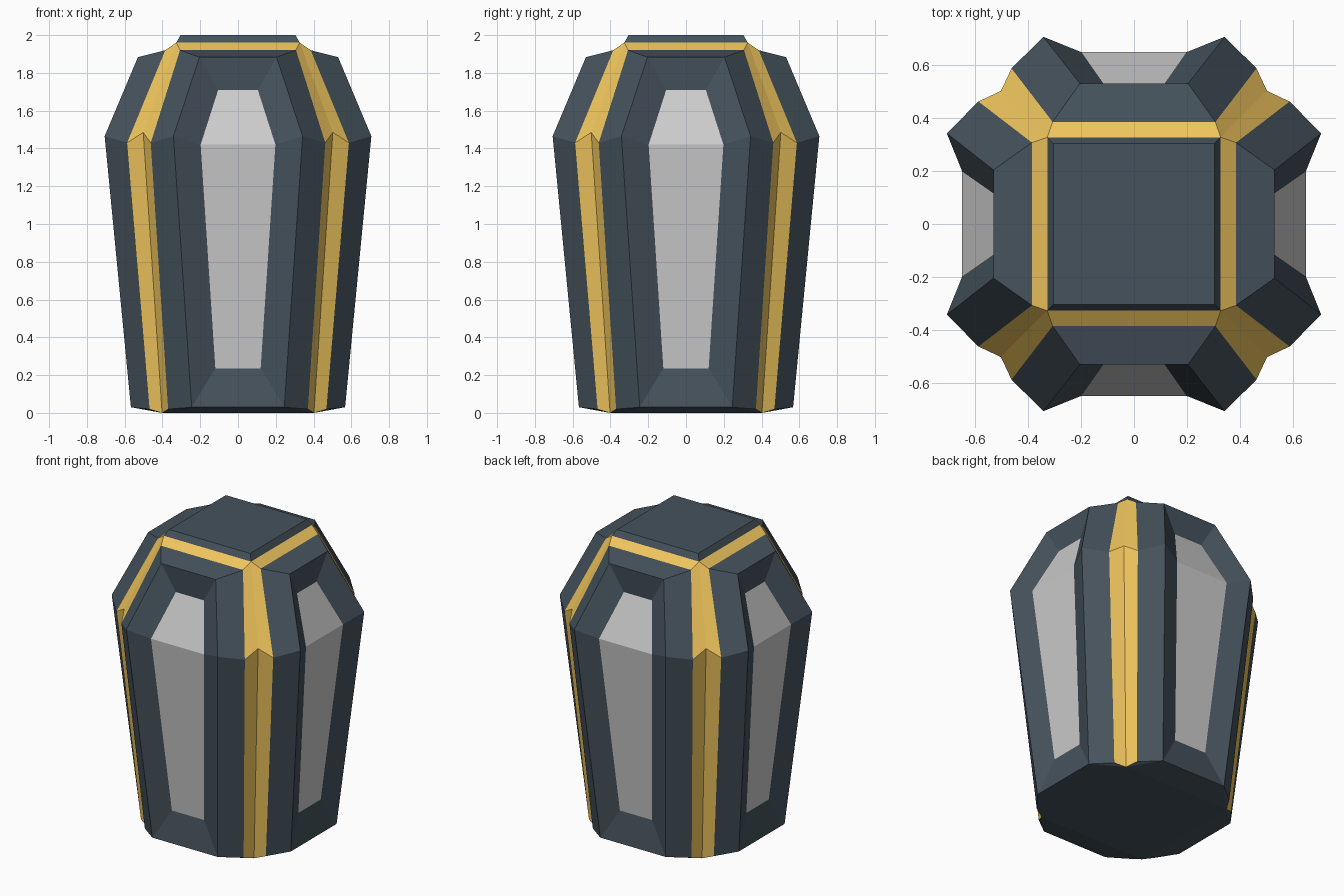
import bpy, bmesh
from mathutils import Vector, Matrix
from math import pi

if "Cube" in bpy.data.objects:
    bpy.data.objects.remove(bpy.data.objects["Cube"])

CENTRE = Vector((0, 0, 0.9))


def material(name, rgb):
    m = bpy.data.materials.new(name)
    m.diffuse_color = (*rgb, 1)
    m.use_nodes = True
    m.node_tree.nodes["Principled BSDF"].inputs["Base Color"].default_value = m.diffuse_color
    return m


DARK = material("dark_slate", (0.06, 0.085, 0.108))
GOLD = material("gold", (0.87, 0.56, 0.11))

# Key points of one half side (x >= 0, y outwards), mirrored and turned to all four sides
post_low, post_mid, post_top = (0.245, 0.567, 0.03), (0.342, 0.706, 1.465), (0.204, 0.53, 1.883)
trim_low, trim_mid, trim_top = (0.37, 0.468, 0.02), (0.462, 0.587, 1.43), (0.307, 0.385, 1.92)
groove_low, groove_mid, ridge_top = (0.402, 0.402, 0), (0.502, 0.502, 1.485), (0.327, 0.327, 1.96)
pane_low, pane_mid, pane_top = (0.12, 0.536, 0.235), (0.198, 0.648, 1.42), (0.105, 0.515, 1.71)
cap = (0.304, 0.304, 2.0)


def flip(p):
    return (-p[0], p[1], p[2])


def band(a, b):
    """Face spanning the full side, from half-edge a-b to its mirror image."""
    return [a, b, flip(b), flip(a)]


def build(name, halves=(), spans=(), caps=(), mat=None):
    """halves: faces mirrored in x; spans: faces crossing x = 0; caps: level squares."""
    bm = bmesh.new()
    side = [list(f) for f in halves] + [[flip(p) for p in f] for f in halves] + list(spans)
    for k in range(4):
        turn = Matrix.Rotation(k * pi / 2, 3, 'Z')
        for f in side:
            bm.faces.new([bm.verts.new(turn @ Vector(p)) for p in f])
    for r, _, z in caps:
        bm.faces.new([bm.verts.new(p) for p in ((r, r, z), (-r, r, z), (-r, -r, z), (r, -r, z))])
    bmesh.ops.remove_doubles(bm, verts=bm.verts, dist=0.0005)
    bm.normal_update()
    for f in bm.faces:
        if f.normal.dot(f.calc_center_median() - CENTRE) < 0:
            f.normal_flip()
    me = bpy.data.meshes.new(name)
    bm.to_mesh(me)
    bm.free()
    if mat:
        me.materials.append(mat)
    ob = bpy.data.objects.new(name, me)
    bpy.context.collection.objects.link(ob)
    return ob


# Corner posts: long lower faces and sloping shoulders
build("corner_posts", mat=DARK, halves=[
    (post_low, trim_low, trim_mid, post_mid),
    (post_mid, trim_mid, trim_top, post_top)])

# Bevelled recess around each pane
build("pane_frames", mat=DARK,
      halves=[(post_low, post_mid, pane_mid, pane_low),
              (post_mid, post_top, pane_top, pane_mid)],
      spans=[band(post_low, pane_low), band(pane_top, post_top)])

# Grey side panes, bent at the shoulder
build("side_panes", spans=[band(pane_low, pane_mid), band(pane_mid, pane_top)])

# Gold corner trim: V groove below, flat strip above
build("corner_trim", mat=GOLD, halves=[
    (trim_low, groove_low, groove_mid, trim_mid),
    (trim_mid, groove_mid, ridge_top, trim_top)])

# Gold band under the roof cap
build("roof_trim", mat=GOLD, spans=[band(trim_top, ridge_top)])

# Roof: eave slopes, bevelled rim and flat cap
build("roof", mat=DARK, spans=[band(post_top, trim_top), band(ridge_top, cap)], caps=[cap])

# Base: shallow underside chamfer and flat foot
build("base", mat=DARK,
      halves=[(post_low, trim_low, groove_low)],
      spans=[band(post_low, groove_low)], caps=[groove_low])
